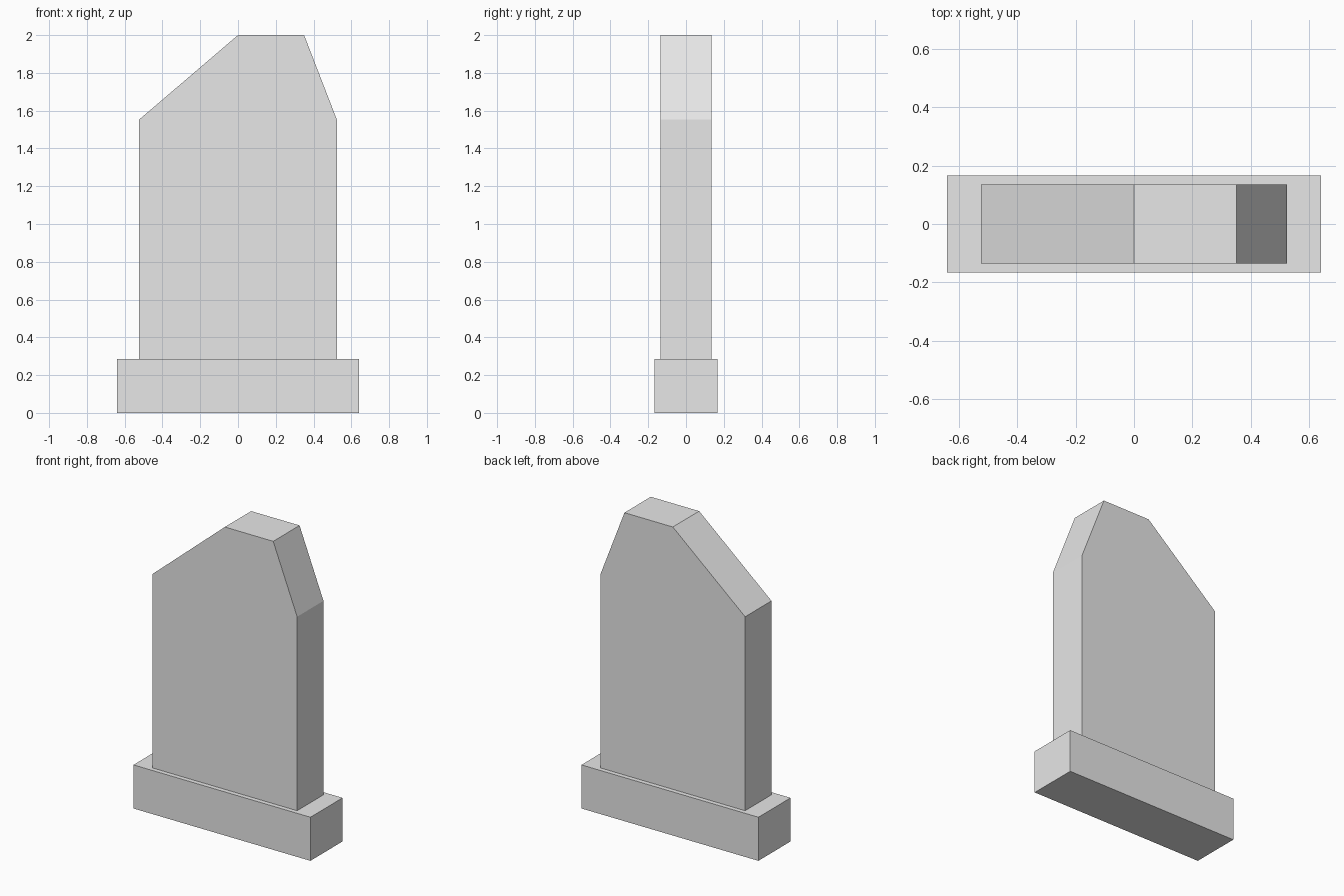
import bpy
import bmesh

if "Cube" in bpy.data.objects:
    bpy.data.objects.remove(bpy.data.objects["Cube"])

stone = bpy.data.materials.new("light_grey_stone")
stone.diffuse_color = (0.8, 0.8, 0.8, 1.0)
stone.use_nodes = True
stone.node_tree.nodes["Principled BSDF"].inputs["Base Color"].default_value = stone.diffuse_color


def extrude_profile(name, outline, half_depth):
    """Closed prism from an x-z outline, centred on y = 0."""
    bm = bmesh.new()
    front = bm.faces.new([bm.verts.new((x, -half_depth, z)) for x, z in outline])
    extruded = bmesh.ops.extrude_face_region(bm, geom=[front], use_keep_orig=True)
    verts = [g for g in extruded["geom"] if isinstance(g, bmesh.types.BMVert)]
    bmesh.ops.translate(bm, verts=verts, vec=(0, 2 * half_depth, 0))
    bmesh.ops.recalc_face_normals(bm, faces=bm.faces)
    mesh = bpy.data.meshes.new(name)
    bm.to_mesh(mesh)
    bm.free()
    mesh.materials.append(stone)
    obj = bpy.data.objects.new(name, mesh)
    bpy.context.collection.objects.link(obj)
    return obj


BASE_TOP = 0.285

# Rectangular plinth
extrude_profile("base", [(-0.64, 0), (0.64, 0), (0.64, BASE_TOP), (-0.64, BASE_TOP)], 0.166)

# Upright slab with an uneven chamfered top
extrude_profile("slab", [(-0.523, BASE_TOP), (0.523, BASE_TOP), (0.523, 1.553),
                         (0.35, 2.0), (0.0, 2.0), (-0.523, 1.553)], 0.136)
